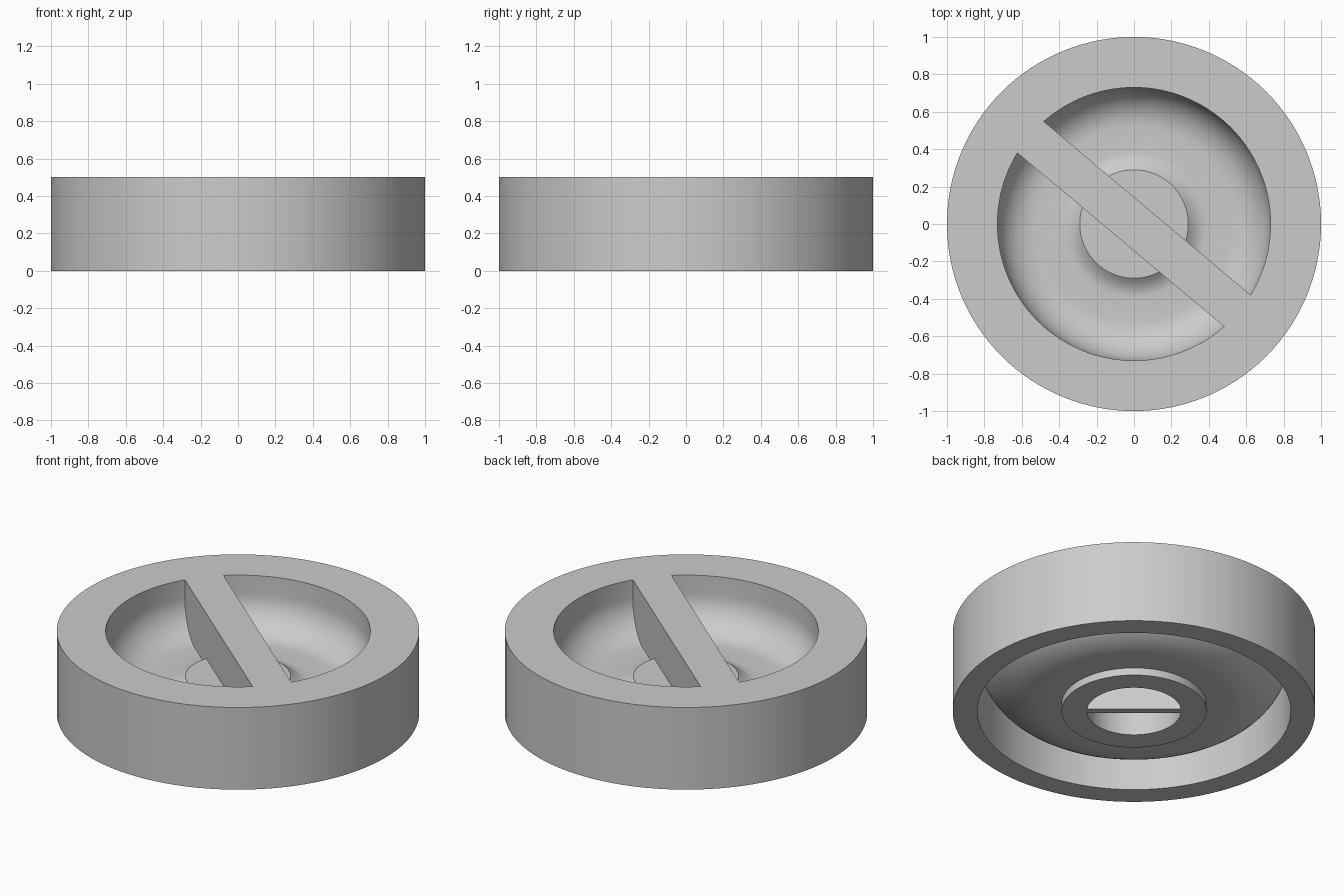
import bpy, bmesh
from math import sin, cos, pi, radians
from mathutils import Matrix

old = bpy.data.objects.get("Cube")
if old:
    bpy.data.objects.remove(old, do_unlink=True)

mat = bpy.data.materials.new("plain grey")
mat.use_nodes = True
mat.diffuse_color = (0.6, 0.6, 0.6, 1)
mat.node_tree.nodes["Principled BSDF"].inputs["Base Color"].default_value = mat.diffuse_color

HEIGHT, FLOOR, WALL = 0.5, 0.18, 0.135
BOWL_R, ROUND = 0.73, 0.21
BOSS_R, BOSS_TOP = 0.29, 0.225
BAR_TURN = radians(-40)


def to_object(name, bm):
    bmesh.ops.recalc_face_normals(bm, faces=bm.faces)
    mesh = bpy.data.meshes.new(name)
    bm.to_mesh(mesh)
    bm.free()
    mesh.materials.append(mat)
    ob = bpy.data.objects.new(name, mesh)
    bpy.context.collection.objects.link(ob)
    return ob


def lathe(name, profile, sides=128):
    """Revolve an (r, z) profile that starts and ends on the axis."""
    bm = bmesh.new()
    verts = [bm.verts.new((r, 0, z)) for r, z in profile]
    edges = [bm.edges.new(pair) for pair in zip(verts, verts[1:])]
    bmesh.ops.spin(bm, geom=verts + edges, axis=(0, 0, 1), cent=(0, 0, 0),
                   angle=2 * pi, steps=sides, use_merge=True)
    bmesh.ops.remove_doubles(bm, verts=bm.verts, dist=1e-5)
    return to_object(name, bm)


def block(name, length, width, z0, z1):
    bm = bmesh.new()
    shape = (Matrix.Rotation(BAR_TURN, 4, 'Z')
             @ Matrix.Translation((0, 0, (z0 + z1) / 2))
             @ Matrix.Diagonal((length, width, z1 - z0, 1)))
    bmesh.ops.create_cube(bm, size=1, matrix=shape)
    return to_object(name, bm)


def combine(target, other, operation):
    mod = target.modifiers.new("combine", 'BOOLEAN')
    mod.operation, mod.object, mod.solver = operation, other, 'EXACT'
    bpy.context.view_layer.objects.active = target
    bpy.ops.object.modifier_apply(modifier=mod.name)
    bpy.data.objects.remove(other, do_unlink=True)


def bowl_curve(offset, steps=14):
    """Rounded bowl corner, from the wall down to the floor."""
    rad = ROUND + offset
    cr, cz = BOWL_R - ROUND, FLOOR + ROUND
    angles = [pi / 2 * (1 - i / steps) for i in range(steps + 1)]
    return [(cr + rad * sin(a), cz - rad * cos(a)) for a in angles]


# Shell: raised boss, bowl, rim, skirt, curved underside and hollow hub
rise, spread = BOSS_TOP - FLOOR, 0.1
fillet = [(BOSS_R + spread * t, FLOOR + rise * (1 - t) ** 2)
          for t in [i / 6 for i in range(6, -1, -1)]]
profile = [(0, BOSS_TOP)] + fillet[::-1] + bowl_curve(0)[::-1]
profile += [(BOWL_R, HEIGHT), (1, HEIGHT), (1, 0), (BOWL_R + WALL, 0)]
profile += bowl_curve(WALL)
profile += [(0.4, FLOOR - WALL), (0.4, 0), (0.26, 0), (0.26, 0.17), (0, 0.17)]
knob = lathe("knob_body", profile)

# Grip bar: a block trimmed to sit just inside the bowl's thickness
bar = block("grip_bar", 2, 0.22, 0.05, HEIGHT)
inset = 0.04
trim = lathe("bar_trim", [(0, FLOOR + 0.01)] + bowl_curve(inset)[::-1]
             + [(BOWL_R + inset, HEIGHT + 0.1), (0, HEIGHT + 0.1)])
combine(bar, trim, 'INTERSECT')
combine(knob, bar, 'UNION')

# Thin rib across the hub bore
rib = block("hub_rib", 0.56, 0.044, 0, 0.19)
combine(knob, rib, 'UNION')

bpy.ops.object.select_all(action='DESELECT')
knob.select_set(True)
bpy.context.view_layer.objects.active = knob
bpy.ops.object.shade_smooth_by_angle(angle=radians(28))
